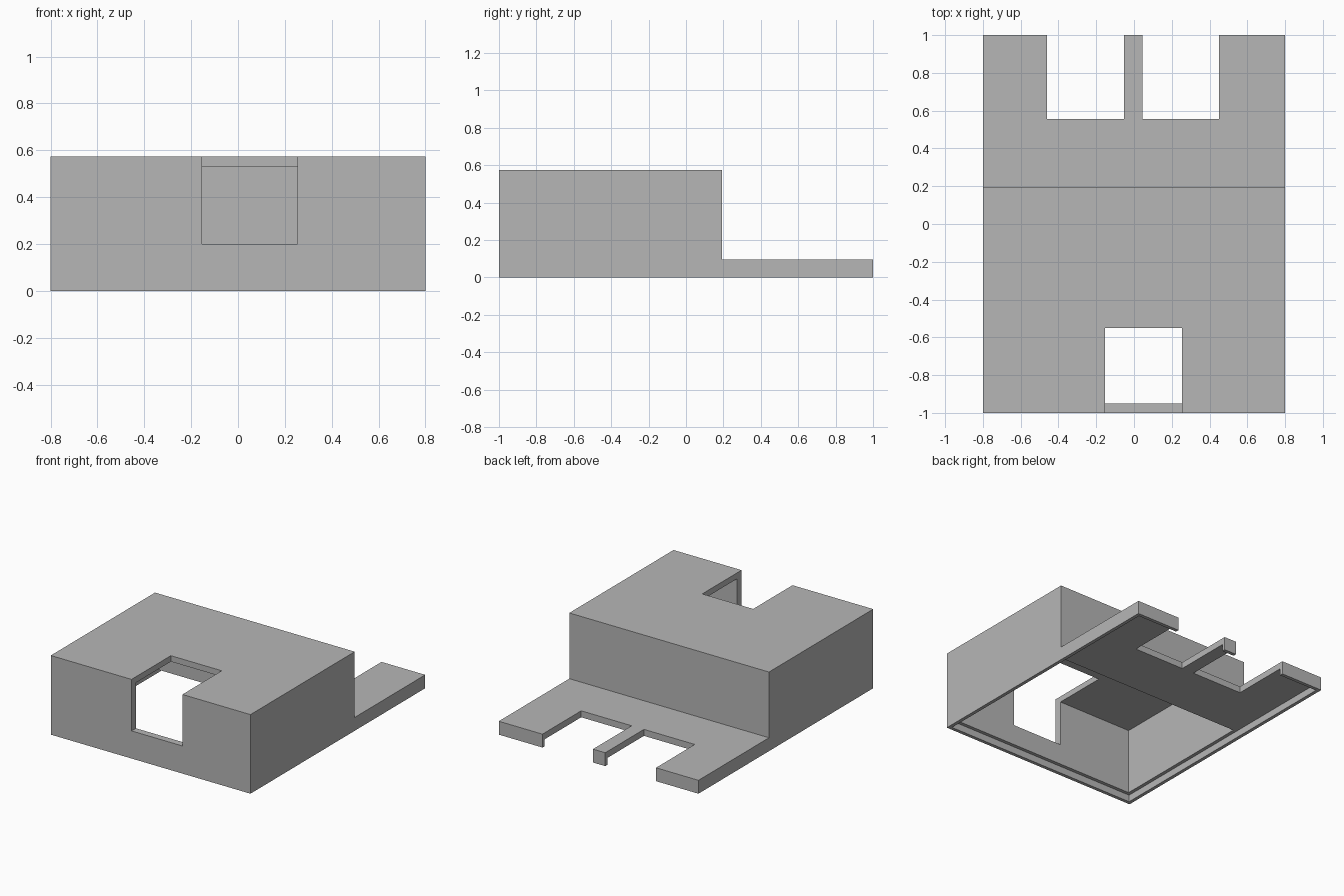
import bpy
import bmesh

cube = bpy.data.objects.get("Cube")
if cube:
    bpy.data.objects.remove(cube, do_unlink=True)

grey = bpy.data.materials.new("mid_grey")
grey.use_nodes = True
grey.diffuse_color = (0.47, 0.47, 0.47, 1)
grey.node_tree.nodes["Principled BSDF"].inputs["Base Color"].default_value = grey.diffuse_color


def extrude_profile(name, profile, x0, x1):
    """Extrude a (y, z) outline along x."""
    bm = bmesh.new()
    face = bm.faces.new([bm.verts.new((x0, y, z)) for y, z in profile])
    moved = bmesh.ops.extrude_face_region(bm, geom=[face])["geom"]
    verts = [v for v in moved if isinstance(v, bmesh.types.BMVert)]
    bmesh.ops.translate(bm, vec=(x1 - x0, 0, 0), verts=verts)
    bmesh.ops.recalc_face_normals(bm, faces=bm.faces)
    mesh = bpy.data.meshes.new(name)
    bm.to_mesh(mesh)
    bm.free()
    mesh.materials.append(grey)
    obj = bpy.data.objects.new(name, mesh)
    bpy.context.collection.objects.link(obj)
    return obj


def cut(target, name, x, y, z):
    """Subtract a box given by its x, y and z ranges."""
    outline = [(y[0], z[0]), (y[1], z[0]), (y[1], z[1]), (y[0], z[1])]
    cutter = extrude_profile(name, outline, *x)
    cutter.hide_render = True
    mod = target.modifiers.new(name, "BOOLEAN")
    mod.operation = "DIFFERENCE"
    mod.solver = "EXACT"
    mod.object = cutter
    bpy.context.view_layer.objects.active = target
    bpy.ops.object.modifier_apply(modifier=name)
    bpy.data.objects.remove(cutter, do_unlink=True)


# Stepped outer body: tall front block, low rear deck
top, deck, step = 0.573, 0.097, 0.193
cover = extrude_profile("stepped_cover", [
    (-1, 0), (1, 0), (1, deck), (step, deck), (step, top), (-1, top)], -0.8, 0.8)

# Thin lip around the open underside, then the thicker-walled cavity
cut(cover, "lip_recess", (-0.775, 0.775), (-0.975, 0.975), (-0.1, 0.05))
cut(cover, "main_cavity", (-0.75, 0.75), (-0.95, step - 0.05), (0, 0.53))

# Opening through the front wall and roof
cut(cover, "front_opening", (-0.153, 0.255), (-1.1, -0.55), (0.2, 0.7))

# Two notches in the rear deck, leaving a narrow centre tongue
for name, x in (("right_notch", (-0.46, -0.053)), ("left_notch", (0.045, 0.45))):
    cut(cover, name, x, (0.557, 1.1), (-0.1, 0.2))
